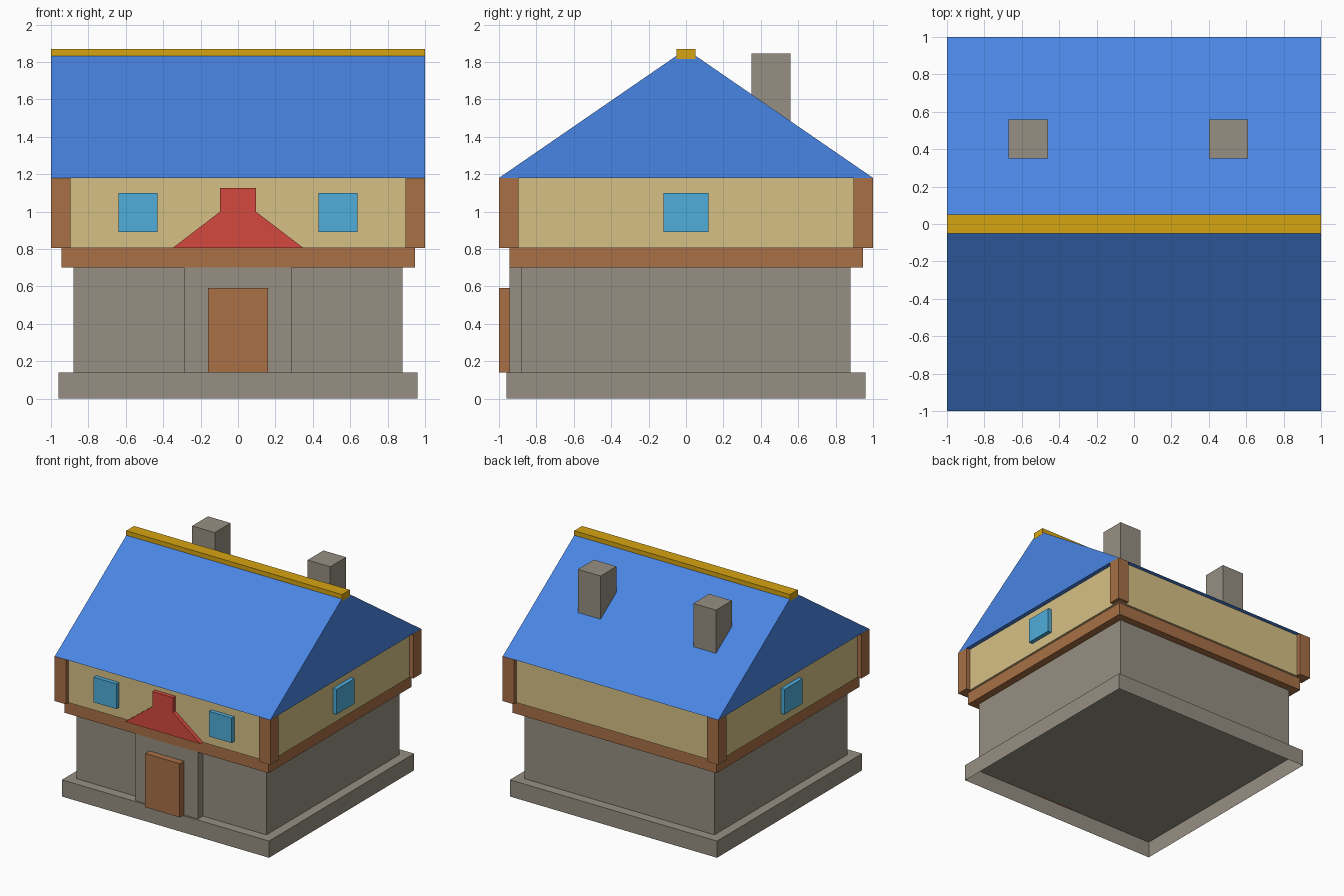
import bpy
import bmesh

cube = bpy.data.objects.get("Cube")
if cube:
    bpy.data.objects.remove(cube, do_unlink=True)


def material(name, rgb):
    """Flat material from an sRGB colour, stored as linear values."""
    linear = [((c / 255 + 0.055) / 1.055) ** 2.4 for c in rgb]
    mat = bpy.data.materials.new(name)
    mat.use_nodes = True
    mat.diffuse_color = (*linear, 1)
    mat.node_tree.nodes["Principled BSDF"].inputs["Base Color"].default_value = (*linear, 1)
    return mat


stone = material("stone", (150, 143, 130))
wood = material("wood", (168, 112, 70))
plaster = material("plaster", (215, 192, 134))
roof_blue = material("roof_blue", (73, 133, 227))
gold = material("gold", (214, 164, 18))
glass = material("glass", (79, 173, 218))
red = material("red", (212, 74, 63))


def finish(name, bm, mat):
    bmesh.ops.recalc_face_normals(bm, faces=bm.faces)
    mesh = bpy.data.meshes.new(name)
    bm.to_mesh(mesh)
    bm.free()
    mesh.materials.append(mat)
    obj = bpy.data.objects.new(name, mesh)
    bpy.context.collection.objects.link(obj)
    return obj


def box(name, x, y, z, mat, open_bottom=False):
    """Box given by its (low, high) range on each axis."""
    bm = bmesh.new()
    bmesh.ops.create_cube(bm, size=1)
    for v in bm.verts:
        v.co = [r[0] if c < 0 else r[1] for c, r in zip(v.co, (x, y, z))]
    if open_bottom:
        bottom = [f for f in bm.faces if f.normal.z < -0.5]
        bmesh.ops.delete(bm, geom=bottom, context="FACES_ONLY")
    return finish(name, bm, mat)


def prism(name, profile, offset, mat):
    """Extrude a closed profile of 3D points along an offset."""
    bm = bmesh.new()
    face = bm.faces.new([bm.verts.new(p) for p in profile])
    result = bmesh.ops.extrude_face_region(bm, geom=[face], use_keep_orig=True)
    moved = [g for g in result["geom"] if isinstance(g, bmesh.types.BMVert)]
    bmesh.ops.translate(bm, verts=moved, vec=offset)
    return finish(name, bm, mat)


def both(r):
    return (-r, r)


def block(name, half, z, mat, open_bottom=False):
    return box(name, both(half), both(half), z, mat, open_bottom)


# Ground floor: hollow plinth, stone walls, porch and door
block("plinth", 0.96, (0, 0.14), stone, open_bottom=True)
block("lower_walls", 0.88, (0.14, 0.70), stone)
box("porch", both(0.29), (-0.944, -0.85), (0.14, 0.70), stone)
box("door", both(0.16), (-1, -0.93), (0.14, 0.59), wood)

# Upper floor: beam band, plaster walls and corner posts
FLOOR, EAVES = 0.805, 1.18
block("beam_band", 0.945, (0.70, FLOOR), wood)
block("upper_walls", 0.963, (FLOOR, EAVES), plaster)
for sx, side in ((-1, "right"), (1, "left")):
    for sy, end in ((-1, "front"), (1, "back")):
        box(f"{end}_{side}_post", sorted((sx * 0.895, sx)),
            sorted((sy * 0.895, sy)), (FLOOR, EAVES), wood)
    # Windows on the front and on each gable side
    sill = (0.89, 1.10)
    box(f"front_{side}_window", sorted((sx * 0.43, sx * 0.64)), (-0.998, -0.95), sill, glass)
    box(f"side_{side}_window", sorted((sx * 0.95, sx * 0.998)), both(0.12), sill, glass)

# Red hood over the door
right_half = [(0.35, FLOOR), (0.095, 1.0), (0.095, 1.125)]
outline = right_half + [(-x, z) for x, z in reversed(right_half)]
prism("door_hood", [(x, -0.998, z) for x, z in outline], (0, 0.05, 0), red)

# Roof, ridge cap and chimneys
gable = [(-1, EAVES), (1, EAVES), (0, 1.868)]
prism("roof", [(-0.999, y, z) for y, z in gable], (1.998, 0, 0), roof_blue)
box("ridge_cap", both(1), both(0.052), (1.815, 1.87), gold)
for side, x in (("right", -0.67), ("left", 0.40)):
    box(f"{side}_chimney", (x, x + 0.21), (0.35, 0.56), (1.35, 1.845), stone)
